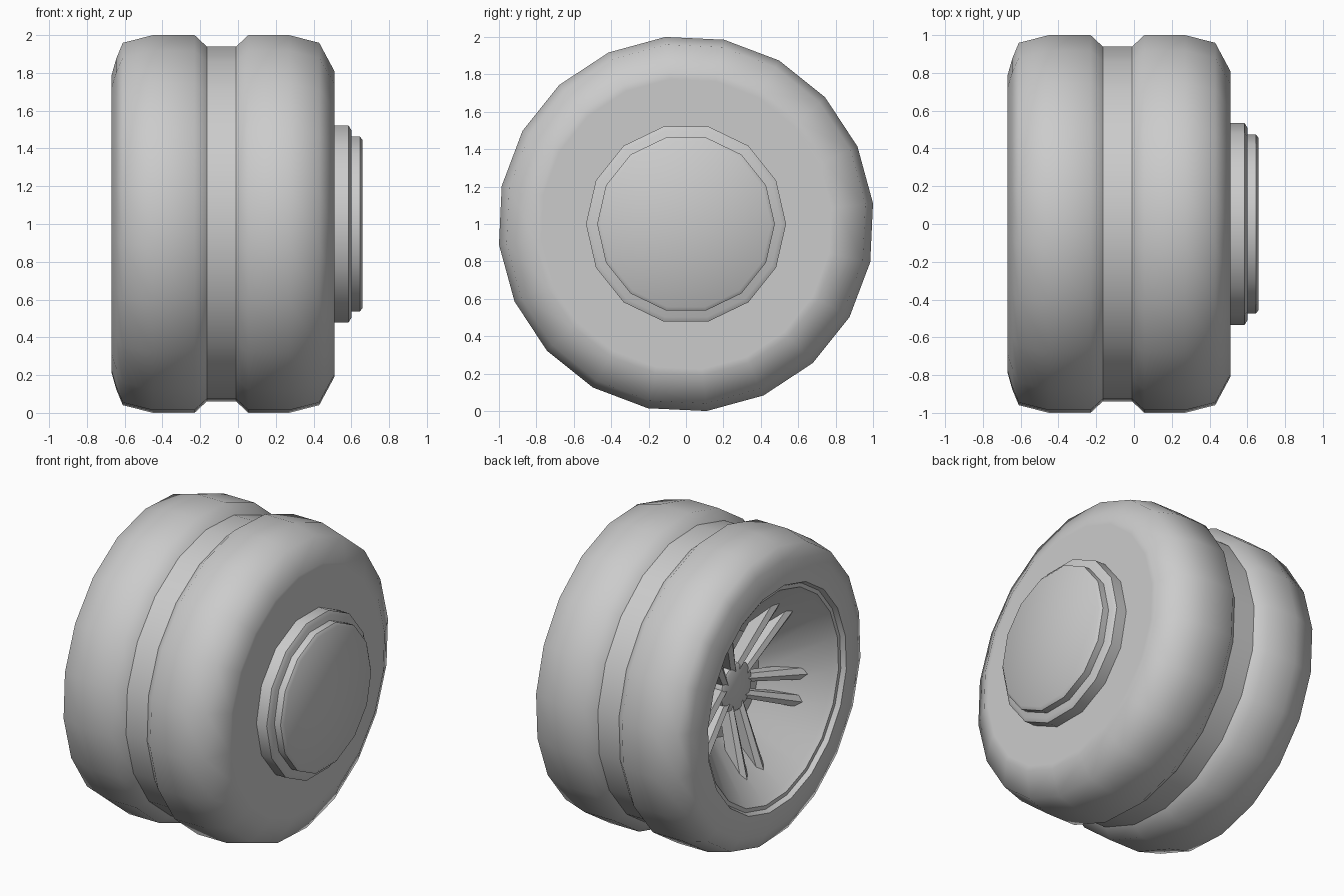
import bpy, bmesh, math
from mathutils import Matrix, Vector

cube = bpy.data.objects.get("Cube")
if cube:
    bpy.data.objects.remove(cube)

grey = bpy.data.materials.new("plain grey")
grey.use_nodes = True
colour = (0.6, 0.6, 0.6, 1)
grey.diffuse_color = colour
grey.node_tree.nodes["Principled BSDF"].inputs["Base Color"].default_value = colour


def finish(name, bm, angle):
    """Turn a bmesh into a shaded object; angle None means smooth everywhere."""
    bmesh.ops.recalc_face_normals(bm, faces=bm.faces)
    mesh = bpy.data.meshes.new(name)
    bm.to_mesh(mesh)
    bm.free()
    mesh.materials.append(grey)
    obj = bpy.data.objects.new(name, mesh)
    bpy.context.collection.objects.link(obj)
    bpy.ops.object.select_all(action="DESELECT")
    obj.select_set(True)
    bpy.context.view_layer.objects.active = obj
    if angle is None:
        bpy.ops.object.shade_smooth()
    else:
        bpy.ops.object.shade_smooth_by_angle(angle=math.radians(angle))
    return obj


def lathe(name, profile, sides, turn=0.0, angle=None):
    """Spin (x, radius) points around the wheel axle."""
    bm = bmesh.new()
    rings = []
    for x, r in profile:
        if r == 0:
            rings.append([bm.verts.new((x, 0, 1))] * sides)
            continue
        ring = []
        for i in range(sides):
            a = math.radians(turn) + math.tau * i / sides
            ring.append(bm.verts.new((x, r * math.cos(a), 1 + r * math.sin(a))))
        rings.append(ring)
    for a, b in zip(rings, rings[1:]):
        for i in range(sides):
            j = (i + 1) % sides
            bm.faces.new(list(dict.fromkeys((a[i], a[j], b[j], b[i]))))
    return finish(name, bm, angle)


SIDES, TURN = 20, 6.3

# Tyre: two rounded halves around a sunken band
lathe("tyre_inner_half",
      [(-.67, .73), (-.67, .79), (-.645, .88), (-.61, .965), (-.45, 1.006),
       (-.23, 1.006), (-.165, .945)], SIDES, TURN)
lathe("tyre_outer_half",
      [(-.01, .945), (.055, 1.006), (.27, 1.006), (.43, .965),
       (.51, .815), (.51, .78), (.51, 0)], SIDES, TURN)
lathe("tread_groove", [(-.165, .945), (-.01, .945)], SIDES, TURN)

# Wheel rim: stepped lip, then a bowl down to a flat floor
lathe("rim_bowl",
      [(-.67, .73), (-.64, .715), (-.64, .69), (-.61, .665),
       (-.30, .335), (-.30, 0)], SIDES, TURN, 30)

# Hub inside the bowl
lathe("hub", [(-.29, .16), (-.37, .16), (-.38, .145), (-.38, 0)], 14, 0, 40)

# Stepped cap on the closed side
lathe("cap_base", [(.50, .535), (.585, .535), (.60, .51), (.60, 0)], 14, 0, 50)
lathe("cap_plate", [(.59, .475), (.645, .475), (.66, .455), (.66, 0)], 14, 0, 50)

# Five pairs of tapered spokes, the first pair pointing straight down
bm = bmesh.new()
for pair in range(5):
    for side in (-1, 1):
        ends = []
        for x, radius, offset, width, depth in ((-.36, .10, .05, .025, .07),
                                                (-.52, .65, .095, .04, .09)):
            corners = [(x, offset - width), (x - .02, offset), (x, offset + width),
                       (x + depth, offset + width), (x + depth, offset - width)]
            ends.append([bm.verts.new((cx, side * cy, -radius)) for cx, cy in corners])
        a, b = ends
        bm.faces.new(a)
        bm.faces.new(b)
        for i in range(5):
            j = (i + 1) % 5
            bm.faces.new((a[i], a[j], b[j], b[i]))
        spin = Matrix.Rotation(math.tau * pair / 5, 4, "X")
        bmesh.ops.transform(bm, matrix=Matrix.Translation((0, 0, 1)) @ spin, verts=a + b)
finish("spokes", bm, 20)
